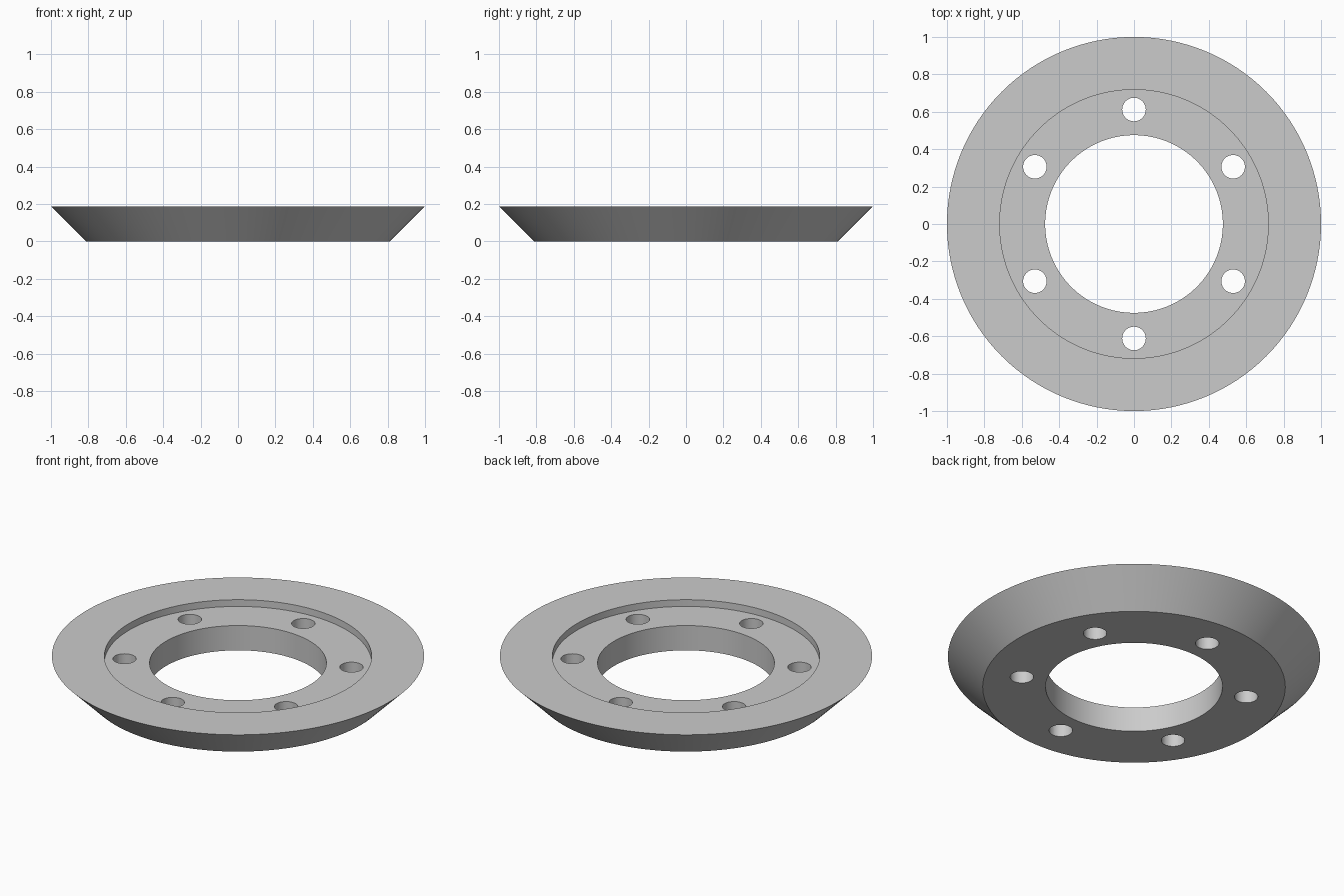
import bpy
import bmesh
from math import cos, sin, pi, radians
from mathutils import Matrix, Vector

if "Cube" in bpy.data.objects:
    bpy.data.objects.remove(bpy.data.objects["Cube"])

HEIGHT = 0.187
FLOOR = 0.147      # top of the recessed seat
BOLT_CIRCLE = 0.612
BOLT_RADIUS = 0.063
BOLTS = 6

grey = bpy.data.materials.new("plain_grey")
grey.use_nodes = True
colour = (0.6, 0.6, 0.6, 1)
grey.diffuse_color = colour
grey.node_tree.nodes["Principled BSDF"].inputs["Base Color"].default_value = colour


def add_object(name, bm):
    bmesh.ops.recalc_face_normals(bm, faces=bm.faces)
    mesh = bpy.data.meshes.new(name)
    bm.to_mesh(mesh)
    bm.free()
    mesh.materials.append(grey)
    obj = bpy.data.objects.new(name, mesh)
    bpy.context.collection.objects.link(obj)
    return obj


def lathe(name, profile, steps):
    """Revolve a closed (radius, height) profile about z."""
    bm = bmesh.new()
    verts = [bm.verts.new((r, 0, z)) for r, z in profile]
    edges = [bm.edges.new((a, b)) for a, b in zip(verts, verts[1:] + verts[:1])]
    bmesh.ops.spin(bm, geom=verts + edges, cent=(0, 0, 0), axis=(0, 0, 1),
                   angle=2 * pi, steps=steps)
    bmesh.ops.remove_doubles(bm, verts=bm.verts, dist=1e-5)
    return add_object(name, bm)


# Flange: conical outside, stepped recess, straight centre bore
flange = lathe("flange_ring", [(0.475, 0), (0.813, 0), (1, HEIGHT),
                               (0.718, HEIGHT), (0.718, FLOOR), (0.475, FLOOR)], 128)

# Bolt hole cutters
bm = bmesh.new()
for i in range(BOLTS):
    a = pi / 2 + i * 2 * pi / BOLTS
    spot = Vector((BOLT_CIRCLE * cos(a), BOLT_CIRCLE * sin(a), FLOOR / 2))
    bmesh.ops.create_cone(bm, cap_ends=True, segments=40, radius1=BOLT_RADIUS,
                          radius2=BOLT_RADIUS, depth=FLOOR * 2,
                          matrix=Matrix.Translation(spot))
cutter = add_object("bolt_hole_cutter", bm)
cutter.hide_render = True

# Drill the holes, then drop the cutter
drill = flange.modifiers.new("bolt_holes", "BOOLEAN")
drill.operation = "DIFFERENCE"
drill.solver = "EXACT"
drill.object = cutter
bpy.ops.object.select_all(action="DESELECT")
flange.select_set(True)
bpy.context.view_layer.objects.active = flange
bpy.ops.object.modifier_apply(modifier=drill.name)
bpy.data.objects.remove(cutter)
bpy.ops.object.shade_smooth_by_angle(angle=radians(30))
